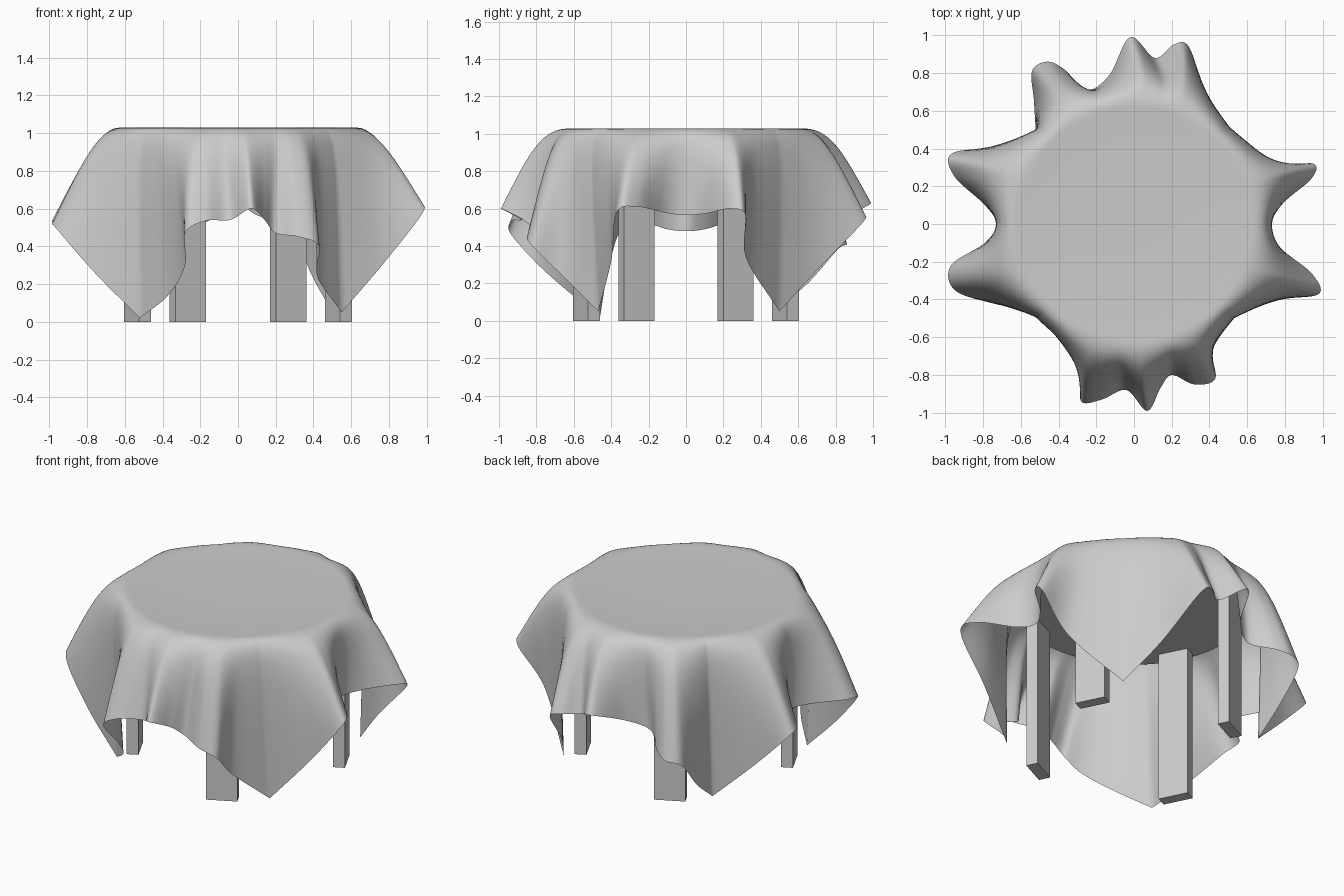
import bpy, bmesh, math
from mathutils import Vector

if "Cube" in bpy.data.objects:
    bpy.data.objects.remove(bpy.data.objects["Cube"])

TABLE_R = 0.665
LEG_TOP = 0.95


def add_object(name, bm):
    bmesh.ops.recalc_face_normals(bm, faces=bm.faces)
    mesh = bpy.data.meshes.new(name)
    bm.to_mesh(mesh)
    bm.free()
    ob = bpy.data.objects.new(name, mesh)
    bpy.context.collection.objects.link(ob)
    return ob


# Four plank legs, set tangentially on a turned square
for i, name in enumerate(("front_leg", "right_leg", "back_leg", "left_leg")):
    bm = bmesh.new()
    bmesh.ops.create_cube(bm, size=1)
    bmesh.ops.scale(bm, verts=bm.verts, vec=(0.07, 0.18, LEG_TOP))
    ob = add_object(name, bm)
    a = math.radians(-63.5 + 90 * i)
    ob.location = (0.595 * math.cos(a), 0.595 * math.sin(a), LEG_TOP / 2)
    ob.rotation_euler.z = a

# Round table top under the cloth
bm = bmesh.new()
bmesh.ops.create_cone(bm, cap_ends=True, segments=64, radius1=TABLE_R,
                      radius2=TABLE_R, depth=0.05)
add_object("table_top", bm).location.z = LEG_TOP + 0.025

# Hem of the square cloth, one curve per side between its hanging corners
FR, BR = (.55, -.47, .05), (.5, .5, .05)
BL, FL = (-.52, .48, .06), (-.52, -.46, .02)
right = [FR, (.78, -.40, .32), (.98, -.37, .58), (.94, -.26, .61), (.77, -.12, .58),
         (.73, 0, .565), (.79, .11, .575), (.94, .24, .6), (.95, .32, .56),
         (.76, .32, .34), BR]
back = [BR, (.38, .7, .27), (.29, .94, .52), (.21, .95, .56), (.11, .88, .56),
        (-.02, .99, .63), (-.13, .79, .55), (-.25, .71, .49), (-.37, .82, .44),
        (-.46, .86, .41), (-.54, .81, .38), (-.53, .65, .2), BL]
left = [BL, (-.76, .41, .29), (-.97, .37, .51), (-.95, .25, .53), (-.79, .1, .49),
        (-.73, 0, .48), (-.79, -.1, .49), (-.97, -.22, .52), (-.95, -.35, .48),
        (-.75, -.42, .25), FL]
front = [FL, (-.37, -.61, .14), (-.28, -.79, .3), (-.28, -.94, .47), (-.17, -.93, .535),
         (-.04, -.88, .54), (.07, -.99, .6), (.14, -.87, .54), (.2, -.8, .47),
         (.32, -.85, .45), (.43, -.82, .4), (.42, -.66, .24), FR]


def spline(pts, per=9):
    p = [Vector(q) for q in pts]
    p = [2 * p[0] - p[1]] + p + [2 * p[-1] - p[-2]]
    out = []
    for i in range(1, len(p) - 2):
        a, b, c, d = p[i - 1:i + 3]
        for k in range(per):
            t = k / per
            out.append(0.5 * (2 * b + (c - a) * t + (2 * a - 5 * b + 4 * c - d) * t * t
                              + (3 * b - a - 3 * c + d) * t ** 3))
    return out + [Vector(pts[-1])]


# Each hem point belongs to a ray of the cloth; its angle follows from hem length
rays = []
for side, pts in enumerate((right, back, left, front)):
    s = spline(pts)
    run = [0.0]
    for p, q in zip(s, s[1:]):
        run.append(run[-1] + (q - p).length)
    for p, d in zip(s[:-1], run):
        rays.append((math.atan(2 * d / run[-1] - 1) + side * math.pi / 2, p))

# Tablecloth: flat disc on top, then every ray bends over the rim to the hem
FLAT = [0.15, 0.3, 0.42, 0.52, 0.58]
HANG = 18
RIM = 0.62
bm = bmesh.new()
centre = bm.verts.new((0, 0, 1.018))
cols = []
for th, hem in rays:
    u = Vector((math.cos(th), math.sin(th), 0))
    flare = max(0, hem.xy.length - 0.72)        # folds that swing outward bulge more
    path = [u * r + Vector((0, 0, 1.018 + 0.01 * (r / RIM) ** 4)) for r in FLAT]
    p0 = u * RIM + Vector((0, 0, 1.028))
    p1 = u * (0.75 + 0.1 * flare) + Vector((0, 0, 1.035))
    p2 = (u * (0.73 + 0.25 * flare) + Vector((0, 0, 0.98))).lerp(hem, 0.25)
    for k in range(HANG + 1):
        t = (k / HANG) ** 1.15
        m = 1 - t
        path.append(p0 * m ** 3 + p1 * 3 * m * m * t + p2 * 3 * m * t * t + hem * t ** 3)
    cols.append([bm.verts.new(p) for p in path])
for a, b in zip(cols, cols[1:] + cols[:1]):
    bm.faces.new((centre, a[0], b[0]))
    for k in range(len(a) - 1):
        bm.faces.new((a[k], a[k + 1], b[k + 1], b[k]))
for f in bm.faces:
    f.smooth = True
add_object("tablecloth", bm)
